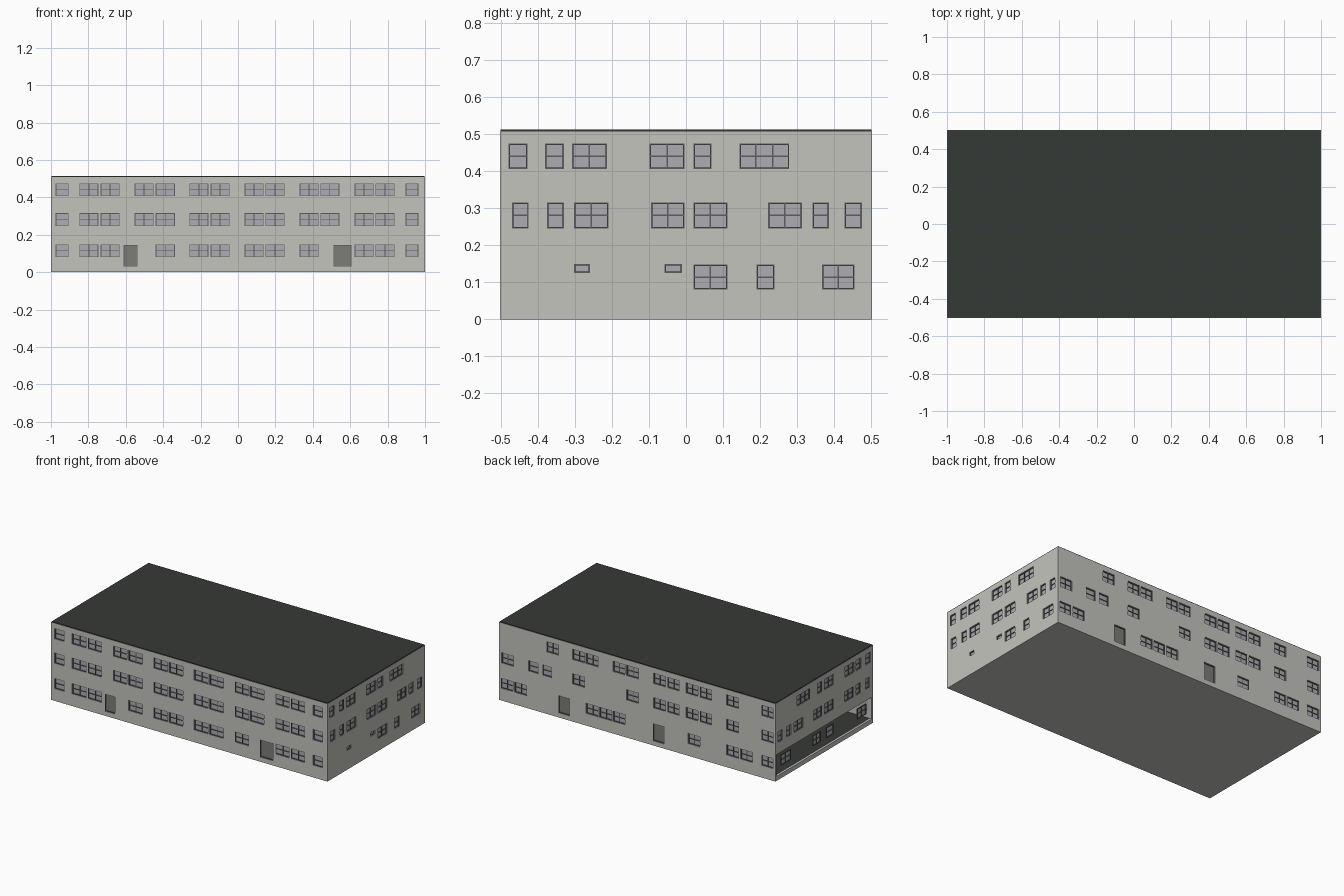
import bpy, bmesh
from mathutils import Vector

if "Cube" in bpy.data.objects:
    bpy.data.objects.remove(bpy.data.objects["Cube"])

W, D, H = 1.0, 0.503, 0.508      # half length, half depth, wall height
T = 0.012                        # wall thickness
TOP, MID, LOW = (0.406, 0.475), (0.246, 0.315), (0.08, 0.148)
VENT, DOOR = (0.125, 0.15), (0.03, 0.144)


def mat(name, c):
    m = bpy.data.materials.new(name)
    m.diffuse_color = (*c, 1)
    m.use_nodes = True
    m.node_tree.nodes["Principled BSDF"].inputs["Base Color"].default_value = m.diffuse_color
    return m


WALL = mat("wall_plaster", (0.55, 0.55, 0.51))
ROOF = mat("roof_dark", (0.036, 0.042, 0.037))
GLASS = mat("glass_grey", (0.42, 0.42, 0.45))
BAR = mat("frame_dark", (0.11, 0.11, 0.11))
LEAF = mat("door_grey", (0.2, 0.2, 0.19))

# Map wall coordinates (along, inward depth, height) to space
SIDES = {
    "front": (lambda u, d, z: Vector((u, -D + d, z)), W, Vector((0, -1, 0))),
    "back": (lambda u, d, z: Vector((u, D - d, z)), W, Vector((0, 1, 0))),
    "right": (lambda u, d, z: Vector((W - d, u, z)), D, Vector((1, 0, 0))),
    "left": (lambda u, d, z: Vector((-W + d, u, z)), D, Vector((-1, 0, 0))),
}


def finish(bm, name, material):
    me = bpy.data.meshes.new(name)
    bm.to_mesh(me)
    bm.free()
    ob = bpy.data.objects.new(name, me)
    bpy.context.collection.objects.link(ob)
    me.materials.append(material)
    return ob


def box(bm, P, u0, u1, d0, d1, z0, z1):
    vs = bmesh.ops.create_cube(bm, size=1)["verts"]
    for v in vs:
        a, b, c = v.co
        v.co = P(u1 if a > 0 else u0, d1 if b > 0 else d0, z1 if c > 0 else z0)


def slab(name, x, y, z0, z1, material):
    bm = bmesh.new()
    box(bm, lambda a, b, c: Vector((a, b, c)), -x, x, -y, y, z0, z1)
    bmesh.ops.recalc_face_normals(bm, faces=bm.faces)
    finish(bm, name, material)


def wall(side, holes):
    """Wall sheet with rectangular openings, thickened inward."""
    P, L, out = SIDES[side]
    us = sorted({-L, L} | {h[0] for h in holes} | {h[1] for h in holes})
    zs = sorted({0, H} | {h[2] for h in holes} | {h[3] for h in holes})
    bm = bmesh.new()
    for u0, u1 in zip(us, us[1:]):
        for z0, z1 in zip(zs, zs[1:]):
            u, z = (u0 + u1) / 2, (z0 + z1) / 2
            if any(a < u < b and c < z < d for a, b, c, d in holes):
                continue
            f = bm.faces.new([bm.verts.new(P(a, 0, b)) for a, b in
                              ((u0, z0), (u1, z0), (u1, z1), (u0, z1))])
            f.normal_update()
            if f.normal.dot(out) < 0:
                f.normal_flip()
    bmesh.ops.remove_doubles(bm, verts=bm.verts, dist=1e-5)
    ob = finish(bm, side + "_wall", WALL)
    s = ob.modifiers.new("thickness", "SOLIDIFY")
    s.thickness, s.offset = T, -1


def fittings(side, windows, doors):
    """Glass, frames, glazing bars and door leaves for one wall."""
    P = SIDES[side][0]
    glass, bars, leaf = bmesh.new(), bmesh.new(), bmesh.new()
    t = 0.004
    for a, b, c, d in windows + doors:
        is_door = (a, b, c, d) in doors
        box(leaf if is_door else glass, P, a, b, 0.008, 0.01, c, d)
        for r in ((a, a + t, c, d), (b - t, b, c, d), (a, b, c, c + t), (a, b, d - t, d)):
            box(bars, P, r[0], r[1], 0.003, 0.009, r[2], r[3])
        if is_door or d - c < 0.04:
            continue
        m = (c + d) / 2
        box(bars, P, a, b, 0.004, 0.009, m - t / 2, m + t / 2)
        n = round((b - a) / 0.047)
        for i in range(1, n):
            u = a + (b - a) * i / n
            box(bars, P, u - t / 2, u + t / 2, 0.004, 0.009, c, d)
    for bm, nm, m in ((glass, "_glass", GLASS), (bars, "_window_frames", BAR), (leaf, "_doors", LEAF)):
        if not bm.faces:
            bm.free()
            continue
        bmesh.ops.recalc_face_normals(bm, faces=bm.faces)
        finish(bm, side + nm, m)


def row(level, spans):
    return [(a, b, *level) for a, b in spans]


def starts(level, xs, w):
    return [(x, x + w, *level) for x in xs]


# Front: regular window pairs with narrow ends
pairs = [-0.848, -0.735, -0.553, -0.44, -0.26, -0.147, 0.035, 0.147, 0.329, 0.44, 0.623, 0.735]
front = []
for lv in (TOP, MID, LOW):
    front += row(lv, [(-0.975, -0.905), (0.896, 0.965)])
    front += starts(lv, [x for x in pairs if lv != LOW or x not in (-0.553, 0.44)], 0.102)
front_doors = row(DOOR, [(-0.612, -0.537), (0.51, 0.607)])

# Back: irregular windows
back = starts(TOP, [0.57, 0.38, 0.282, 0.088, -0.01, -0.205, -0.305, -0.44, -0.54, -0.735, -0.985], 0.088)
back += starts(MID, [0.895, 0.38, -0.01, -0.205, -0.305, -0.44, -0.54, -0.735, -0.985], 0.088)
back += row(MID, [(0.717, 0.787), (0.618, 0.688)])
back += starts(LOW, [0.9, 0.8, 0.282, 0.185, 0.088, -0.455, -0.735, -0.835, -0.985], 0.088)
back_doors = row(DOOR, [(0.488, 0.572), (-0.195, -0.112)])

# Right end
upper = row(TOP, [(-0.48, -0.428), (-0.381, -0.33), (-0.308, -0.214), (-0.098, -0.004),
                  (0.02, 0.069), (0.144, 0.279)])
upper += row(MID, [(-0.47, -0.425), (-0.375, -0.33), (-0.303, -0.209), (-0.095, -0.004),
                   (0.02, 0.112), (0.221, 0.314), (0.342, 0.387), (0.429, 0.476)])
right = upper + row(VENT, [(-0.303, -0.26), (-0.058, -0.011)])
right += row(LOW, [(0.02, 0.112), (0.19, 0.239), (0.368, 0.455)])

# Left end: open strip at ground level with free-standing window frames
strip = [(-0.49, 0.49, 0.03, 0.172)]
left_low = row(LOW, [(-0.44, -0.35), (-0.1, -0.03), (0.03, 0.11), (0.34, 0.44)])

wall("front", front + front_doors)
wall("back", back + back_doors)
wall("right", right)
wall("left", upper + strip)
fittings("front", front, front_doors)
fittings("back", back, back_doors)
fittings("right", right, [])
fittings("left", upper + left_low, [])

# Roof, base and inner ceiling
slab("roof", W - 0.002, D - 0.002, H - 0.002, 0.513, ROOF)
slab("base", W - 0.001, D - 0.001, 0.0, 0.008, WALL)
slab("ground_floor", W - T, D - T, 0.008, 0.03, ROOF)
slab("ceiling", W - T, D - T, 0.172, 0.178, WALL)
